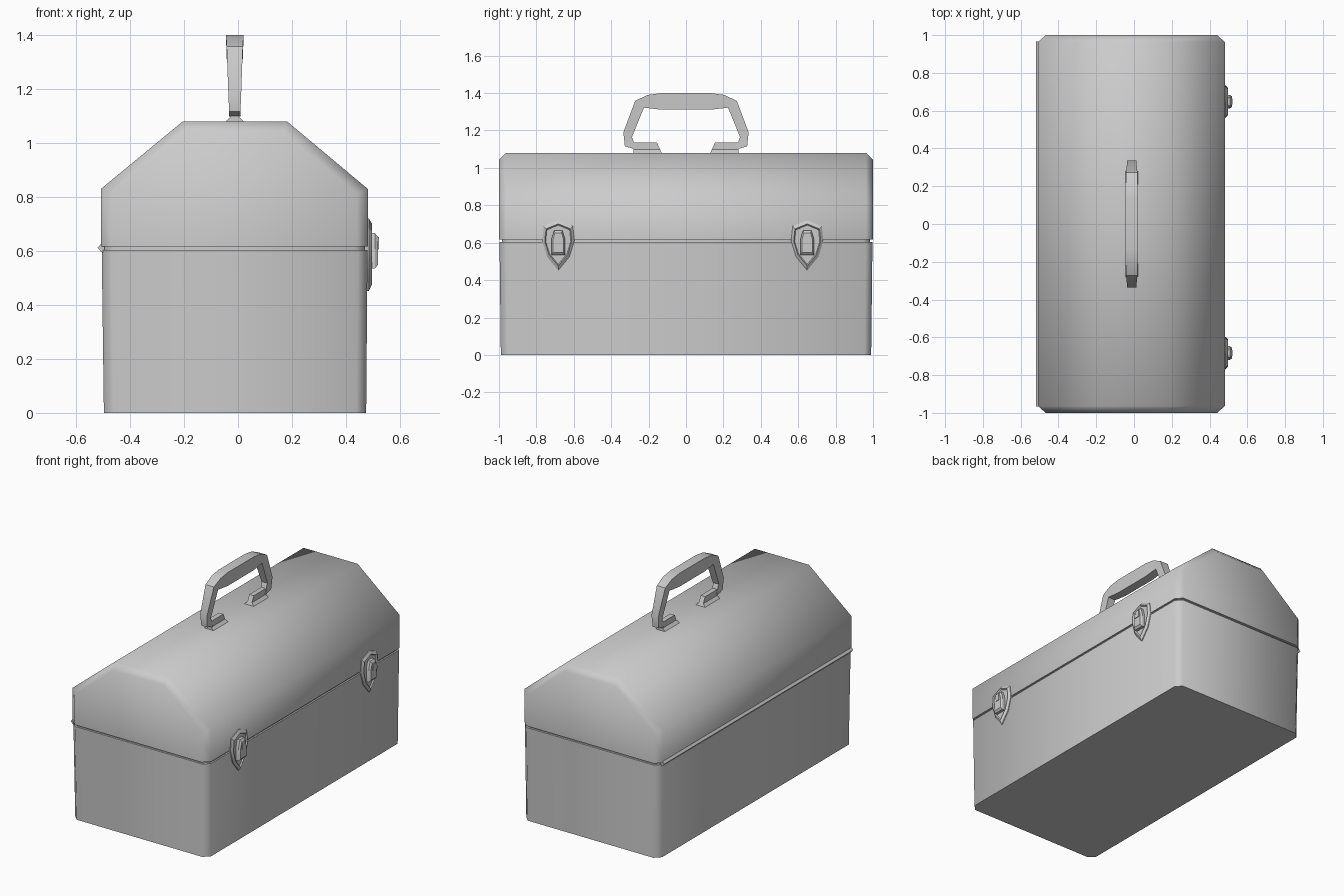
import bpy, bmesh, math

if "Cube" in bpy.data.objects:
    bpy.data.objects.remove(bpy.data.objects["Cube"])


def loft(name, rings, angle=48):
    """Skin a chain of equal-length closed rings and cap both ends."""
    bm = bmesh.new()
    loops = [[bm.verts.new(p) for p in r] for r in rings]
    n = len(rings[0])
    for a, b in zip(loops, loops[1:]):
        for i in range(n):
            j = (i + 1) % n
            bm.faces.new((a[i], a[j], b[j], b[i]))
    bm.faces.new(loops[0][::-1])
    bm.faces.new(loops[-1])
    bmesh.ops.recalc_face_normals(bm, faces=bm.faces)
    me = bpy.data.meshes.new(name)
    bm.to_mesh(me)
    bm.free()
    ob = bpy.data.objects.new(name, me)
    bpy.context.collection.objects.link(ob)
    bpy.ops.object.select_all(action='DESELECT')
    ob.select_set(True)
    bpy.context.view_layer.objects.active = ob
    bpy.ops.object.shade_smooth_by_angle(angle=math.radians(angle))
    return ob


def chamfered_rect(x0, x1, y, z, c=0.037):
    """Horizontal rectangle with cut corners."""
    return [(x0 + c, -y, z), (x1 - c, -y, z), (x1, -y + c, z), (x1, y - c, z),
            (x1 - c, y, z), (x0 + c, y, z), (x0, y - c, z), (x0, -y + c, z)]


# Box body, slightly wider at the top
loft("box_body", [chamfered_rect(-0.497, 0.475, 0.99, 0),
                  chamfered_rect(-0.505, 0.48, 0.997, 0.604)])

# Recessed neck in the seam between body and lid
loft("seam_neck", [chamfered_rect(-0.497, 0.47, 0.985, 0.59),
                   chamfered_rect(-0.497, 0.47, 0.985, 0.63)])

# Lid with sloped shoulders and bevelled ends
full = [(-0.508, 0.616), (-0.508, 0.83), (-0.205, 1.08),
        (0.182, 1.08), (0.481, 0.83), (0.481, 0.616)]
inset = [(-0.468, 0.616), (-0.468, 0.812), (-0.19, 1.042),
         (0.167, 1.042), (0.441, 0.812), (0.441, 0.616)]
loft("lid", [[(x, y, z) for x, z in prof] for y, prof in
             ((-1, inset), (-0.963, full), (0.963, full), (1, inset))])

# Hinge ridge along the back of the seam
ridge = [(-0.495, 0.592), (-0.507, 0.597), (-0.52, 0.612), (-0.507, 0.627), (-0.495, 0.63)]
loft("back_hinge", [[(x, y, z) for x, z in ridge] for y in (-0.965, 0.965)], 30)

# Carrying handle: (outer y, outer z, inner y, inner z, half width)
CX = -0.012
half = [(0.27, 1.098, 0.275, 1.125, 0.021), (0.327, 1.116, 0.285, 1.155, 0.021),
        (0.335, 1.19, 0.289, 1.165, 0.024), (0.272, 1.358, 0.225, 1.322, 0.03),
        (0.205, 1.39, 0.19, 1.318, 0.032), (0.13, 1.4, 0.13, 1.311, 0.033)]
path = [(-a, b, -c, d, w) for a, b, c, d, w in half] + half[::-1]
loft("handle", [[(CX - w, a, b), (CX + w, a, b), (CX + w * 0.9, c, d), (CX - w * 0.9, c, d)]
                for a, b, c, d, w in path], 40)

# Handle brackets with flared feet
foot = [(-0.038, 1.075), (-0.016, 1.097), (-0.016, 1.135),
        (0.016, 1.135), (0.016, 1.097), (0.038, 1.075)]
for side, s in (("front", -1), ("rear", 1)):
    loft("handle_bracket_" + side,
         [[(CX + x, s * 0.28, z) for x, z in foot],
          [(CX + x, s * (0.13 + (z - 1.08) * 0.45), z) for x, z in foot]], 30)


# Latches: shield plate with a raised, tapered clasp
def outline(pts, cy, cz, x, k):
    """Mirror a half outline about the latch centre, scaled by k, at depth x."""
    ring = pts + [(-y, z) for y, z in pts[::-1] if y > 0]
    return [(x, cy + y * k, cz + (z - cz) * k) for y, z in ring]


shield = [(0, 0.72), (0.078, 0.688), (0.086, 0.61), (0.06, 0.525), (0, 0.452)]
clasp = [(0.022, 0.666), (0.036, 0.62), (0.036, 0.535)]
for side, cy in (("front", -0.683), ("rear", 0.648)):
    loft("latch_plate_" + side,
         [outline(shield, cy, 0.6, x, k) for x, k in
          ((0.465, 1), (0.485, 1), (0.497, 0.84), (0.489, 0.78))], 30)
    loft("latch_clasp_" + side,
         [outline(clasp, cy, 0.6, x, k) for x, k in
          ((0.48, 1), (0.507, 1), (0.518, 0.8))], 30)
    # Raised keeper tongue on the clasp
    tongue = [(0.017, 0.655), (0.017, 0.605)]
    loft("latch_tongue_" + side,
         [outline(tongue, cy, 0.62, x, k) for x, k in ((0.5, 1), (0.522, 0.9))], 30)
